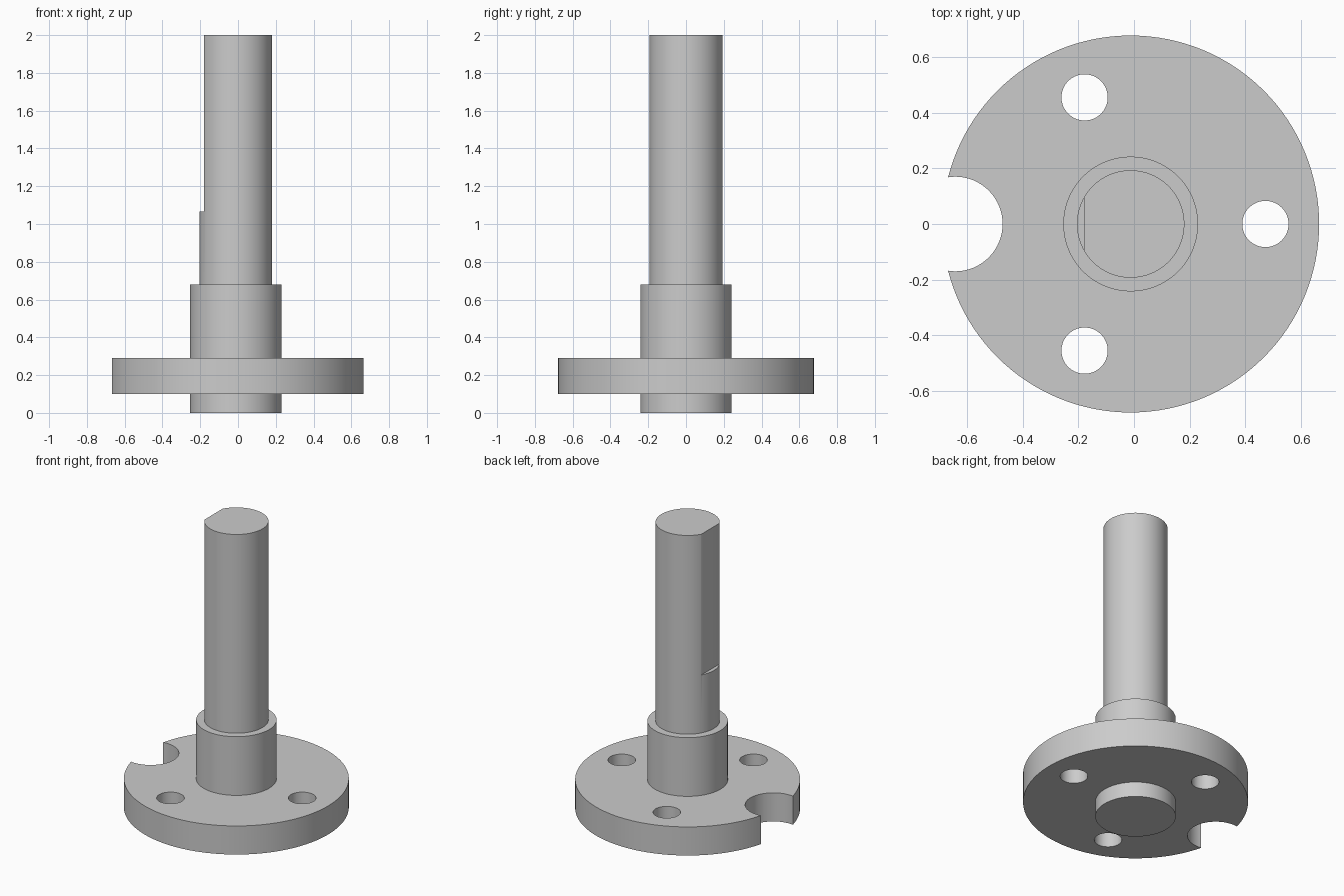
import bpy, bmesh
from math import radians, cos, sin, pi
from mathutils import Matrix, Vector

cube = bpy.data.objects.get("Cube")
if cube:
    bpy.data.objects.remove(cube, do_unlink=True)

AXIS_X = -0.012      # the turned axis sits slightly off centre
STEPS = 128

steel = bpy.data.materials.new("grey_steel")
steel.use_nodes = True
GREY = (0.6, 0.6, 0.6, 1)
steel.diffuse_color = GREY
steel.node_tree.nodes["Principled BSDF"].inputs["Base Color"].default_value = GREY


def add_object(name, bm):
    mesh = bpy.data.meshes.new(name)
    bmesh.ops.recalc_face_normals(bm, faces=bm.faces)
    bm.to_mesh(mesh)
    bm.free()
    mesh.materials.append(steel)
    obj = bpy.data.objects.new(name, mesh)
    bpy.context.collection.objects.link(obj)
    return obj


def lathe(name, profile):
    """Spin (radius, z) points round the axis and cap both ends."""
    bm = bmesh.new()
    verts = [bm.verts.new((r, 0, z)) for r, z in profile]
    edges = [bm.edges.new(pair) for pair in zip(verts, verts[1:])]
    bmesh.ops.spin(bm, geom=verts + edges, cent=(0, 0, 0), axis=(0, 0, 1),
                   angle=2 * pi, steps=STEPS, use_merge=True)
    bmesh.ops.remove_doubles(bm, verts=bm.verts, dist=1e-5)
    bmesh.ops.holes_fill(bm, edges=[e for e in bm.edges if e.is_boundary], sides=0)
    obj = add_object(name, bm)
    obj.location.x = AXIS_X
    return obj


def cut(target, name, bm):
    """Subtract the cutter shape, then discard it."""
    cutter = add_object(name, bm)
    cutter.location.x = AXIS_X
    cutter.hide_render = True
    mod = target.modifiers.new(name, "BOOLEAN")
    mod.operation, mod.solver, mod.object = "DIFFERENCE", "EXACT", cutter
    bpy.ops.object.select_all(action="DESELECT")
    target.select_set(True)
    bpy.context.view_layer.objects.active = target
    bpy.ops.object.modifier_apply(modifier=mod.name)
    bpy.data.objects.remove(cutter, do_unlink=True)


def drill(target, name, distance, angle, radius):
    """Vertical round cut through the flange."""
    bm = bmesh.new()
    spot = Vector((cos(radians(angle)), sin(radians(angle)), 0)) * distance
    bmesh.ops.create_cone(bm, cap_ends=True, segments=64, radius1=radius, radius2=radius,
                          depth=0.5, matrix=Matrix.Translation(spot + Vector((0, 0, 0.2))))
    cut(target, name, bm)


# Turned body: hub stub, flange, collar and shaft in one piece
body = lathe("flanged_shaft", [(0.242, 0), (0.242, 0.1), (0.677, 0.1), (0.677, 0.29),
                               (0.242, 0.29), (0.242, 0.68), (0.193, 0.68), (0.193, 2)])

# Three bolt holes and the rim notch
for angle in (0, 110, -110):
    drill(body, "bolt_hole", 0.484, angle, 0.083)
drill(body, "rim_notch", 0.63, 180, 0.17)

# Flat on the upper shaft
bm = bmesh.new()
bmesh.ops.create_cube(bm, size=1, matrix=Matrix.Translation((-0.668, 0, 1.565))
                      @ Matrix.Diagonal((1, 1, 1, 1)))
for v in bm.verts:
    if v.co.z > 1.5:
        v.co.z = 2.2
cut(body, "shaft_flat", bm)

bpy.ops.object.shade_smooth_by_angle(angle=radians(30))
